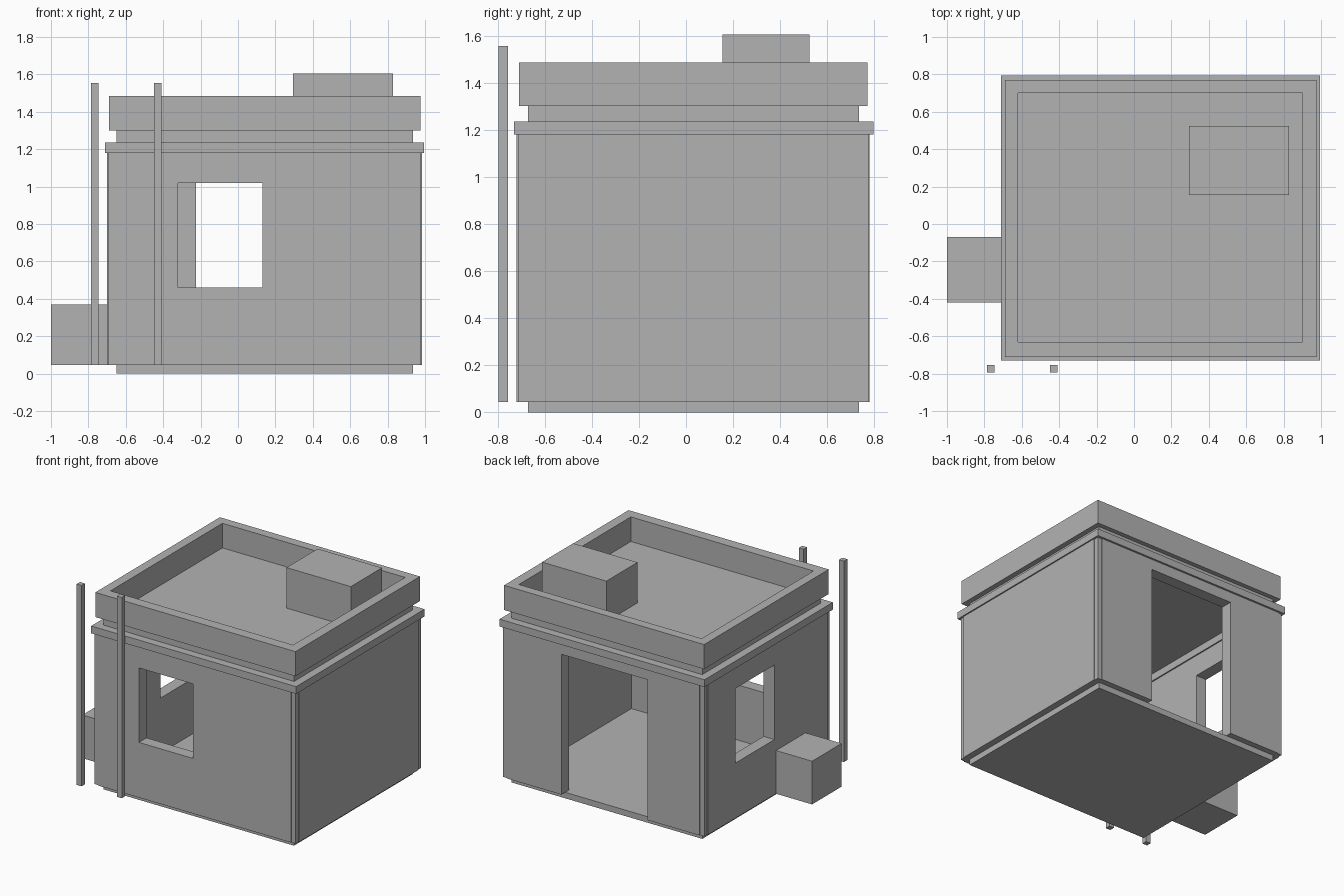
import bpy
import bmesh

cube = bpy.data.objects.get("Cube")
if cube:
    bpy.data.objects.remove(cube, do_unlink=True)

grey = bpy.data.materials.new("plain_grey")
grey.use_nodes = True
colour = (0.45, 0.45, 0.45, 1)
grey.diffuse_color = colour
grey.node_tree.nodes["Principled BSDF"].inputs["Base Color"].default_value = colour


def prism(name, outline, z):
    """Extrude a counter-clockwise outline between two heights."""
    bm = bmesh.new()
    base = bm.faces.new([bm.verts.new((x, y, z[0])) for x, y in outline])
    top = bmesh.ops.extrude_face_region(bm, geom=[base])["geom"]
    verts = [v for v in top if isinstance(v, bmesh.types.BMVert)]
    bmesh.ops.translate(bm, verts=verts, vec=(0, 0, z[1] - z[0]))
    bmesh.ops.recalc_face_normals(bm, faces=bm.faces)
    mesh = bpy.data.meshes.new(name)
    bm.to_mesh(mesh)
    bm.free()
    mesh.materials.append(grey)
    obj = bpy.data.objects.new(name, mesh)
    bpy.context.collection.objects.link(obj)
    return obj


def box(name, x, y, z):
    return prism(name, [(x[0], y[0]), (x[1], y[0]), (x[1], y[1]), (x[0], y[1])], z)


def cut(obj, x, y, z):
    """Subtract a box from an object."""
    cutter = box("cutter", x, y, z)
    cutter.hide_render = True
    mod = obj.modifiers.new("opening", 'BOOLEAN')
    mod.operation = 'DIFFERENCE'
    mod.solver = 'EXACT'
    mod.object = cutter
    bpy.context.view_layer.objects.active = obj
    bpy.ops.object.modifier_apply(modifier=mod.name)
    bpy.data.objects.remove(cutter, do_unlink=True)


def stepped_outline(x, y, step, strip):
    """Rectangle whose corner strips sit slightly behind the wall faces."""
    points = []
    for cx, cy, sx, sy in ((x[0], y[0], -1, -1), (x[1], y[0], 1, -1),
                           (x[1], y[1], 1, 1), (x[0], y[1], -1, 1)):
        a, b = step, step + strip
        corner = [(cx - sx * i, cy - sy * j)
                  for i, j in ((0, b), (a, b), (a, a), (b, a), (b, 0))]
        points += corner if sx == sy else corner[::-1]
    return points


# Plinth and floor
box("floor_base", (-0.65, 0.935), (-0.67, 0.735), (0, 0.045))

# Walls with the room, front window, side window and back doorway cut out
walls = prism("walls", stepped_outline((-0.7, 0.985), (-0.72, 0.78), 0.006, 0.034),
              (0.045, 1.18))
cut(walls, (-0.61, 0.895), (-0.63, 0.69), (0, 1.3))
cut(walls, (-0.32, 0.13), (-0.9, -0.5), (0.46, 1.02))
cut(walls, (-0.9, -0.5), (-0.05, 0.41), (0.46, 1.02))
cut(walls, (-0.225, 0.49), (0.5, 0.9), (0, 1.1))

# Cornice ring, roof slab and parapet
cornice = box("cornice", (-0.71, 0.995), (-0.73, 0.795), (1.18, 1.235))
cut(cornice, (-0.6, 0.885), (-0.62, 0.68), (1, 1.4))
box("roof_slab", (-0.65, 0.935), (-0.67, 0.735), (1.235, 1.30))
parapet = box("parapet", (-0.69, 0.975), (-0.71, 0.77), (1.30, 1.485))
cut(parapet, (-0.62, 0.90), (-0.63, 0.70), (1.1, 1.6))

# Rooftop box, ground crate and the two free-standing poles
box("roof_box", (0.295, 0.83), (0.155, 0.525), (1.30, 1.605))
box("side_crate", (-1, -0.70), (-0.42, -0.07), (0.045, 0.37))
for name, x in (("outer_pole", -0.785), ("inner_pole", -0.45)):
    box(name, (x, x + 0.04), (-0.795, -0.755), (0.045, 1.555))
